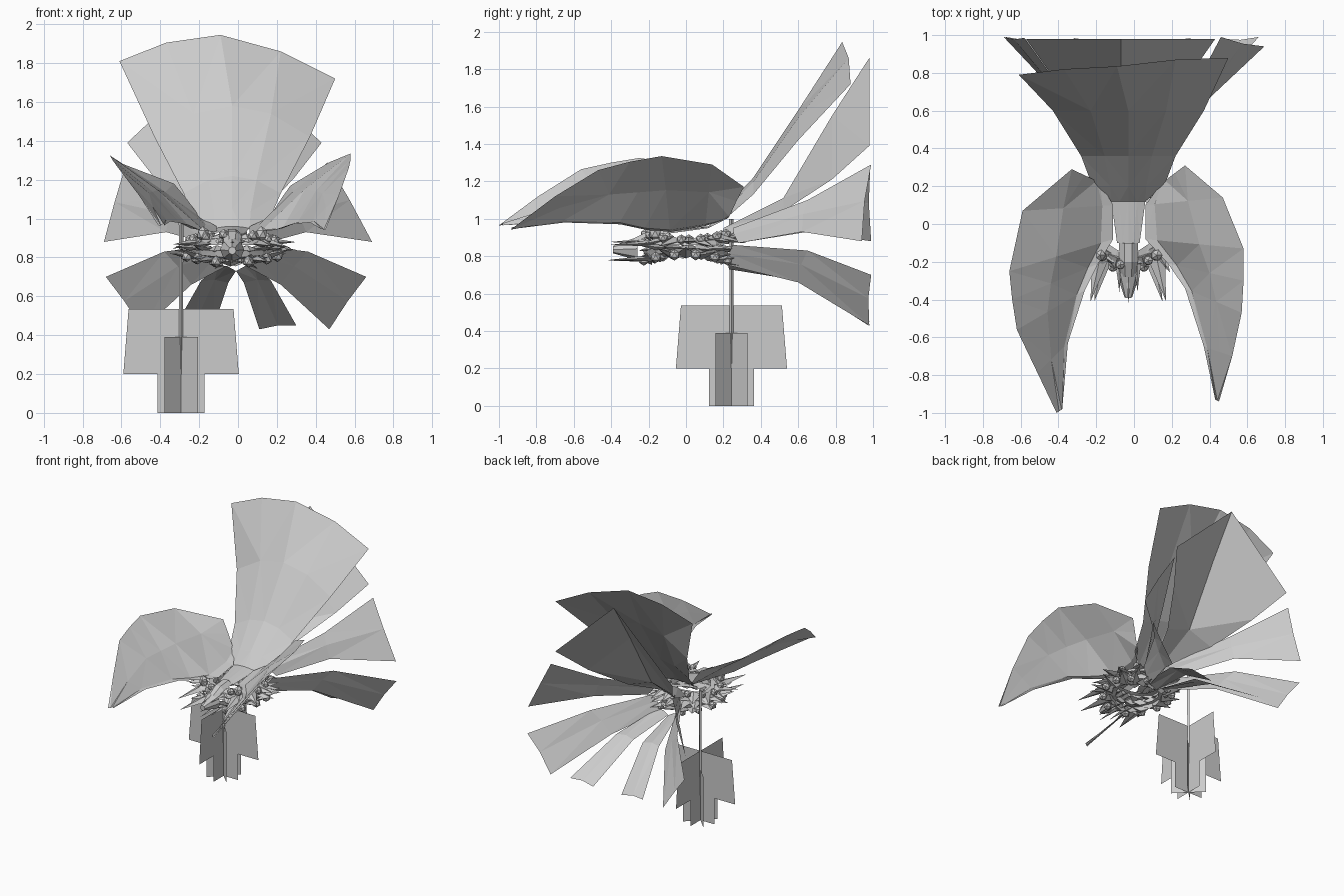
import bpy, bmesh, math, random
from mathutils import Vector, Matrix

if "Cube" in bpy.data.objects:
    bpy.data.objects.remove(bpy.data.objects["Cube"])
random.seed(4)

GREY = (0.6, 0.6, 0.6, 1)
grey = bpy.data.materials.new("grey")
grey.use_nodes = True
grey.diffuse_color = GREY
grey.node_tree.nodes["Principled BSDF"].inputs["Base Color"].default_value = GREY
MID = -0.03


def finish(name, bm):
    mesh = bpy.data.meshes.new(name)
    bm.to_mesh(mesh)
    bm.free()
    mesh.materials.append(grey)
    ob = bpy.data.objects.new(name, mesh)
    bpy.context.collection.objects.link(ob)


def loft(name, rows):
    """Faceted sheet through rows of points."""
    bm = bmesh.new()
    grid = [[bm.verts.new(p) for p in row] for row in rows]
    for a, b in zip(grid, grid[1:]):
        for i in range(len(a) - 1):
            bm.faces.new((a[i], a[i + 1], b[i + 1], b[i]))
    bmesh.ops.triangulate(bm, faces=bm.faces)
    finish(name, bm)


# Tall upright plume: (y, z, half width, sag of the edges)
rows = []
for y, z, w, sag in [(-0.1, 0.93, 0.06, 0.01), (0.12, 0.96, 0.09, 0.01),
                     (0.2, 1.05, 0.19, 0.06), (0.36, 1.22, 0.25, 0.09),
                     (0.6, 1.58, 0.4, 0.16)]:
    rows.append([(MID + w * t, y, z - sag * t * t) for t in (-1, -0.5, 0, 0.5, 1)])
rows.append([(-0.61, 0.79, 1.81), (-0.37, 0.82, 1.905), (-0.09, 0.835, 1.945),
             (0.22, 0.87, 1.86), (0.5, 0.88, 1.72)])
loft("tall_plume", rows)

# Peaked plume behind it: (y, ridge height, edge height, half width)
rows = []
for y, top, edge, w in [(0.2, 0.95, 0.9, 0.08), (0.52, 1.11, 1.04, 0.2),
                        (0.78, 1.55, 1.21, 0.36), (0.98, 1.86, 1.39, 0.5)]:
    rows.append([(-0.07 - w, y, edge), (-0.07, y, top), (-0.07 + w, y, edge)])
loft("peaked_plume", rows)


# Fanned tail feathers, each given by its upper and lower edge
def feather(name, upper, lower):
    rows = []
    for a, b in zip(upper, lower):
        a, b = Vector(a), Vector(b)
        rows.append([a, (a + b) / 2 + Vector((0, -0.01, 0.01)), b])
    loft(name, rows)


def mirrored(points):
    return [(-0.02 - x, y, z) for x, y, z in points]


feather("left_side_feather",
        [(0.06, 0.25, 0.95), (0.28, 0.65, 1.1), (0.46, 0.99, 1.29)],
        [(0.13, 0.28, 0.87), (0.35, 0.62, 0.93), (0.69, 0.94, 0.88)])
feather("right_side_feather",
        [(-0.1, 0.25, 0.95), (-0.34, 0.65, 1.1), (-0.58, 0.985, 1.27)],
        [(-0.15, 0.28, 0.87), (-0.37, 0.65, 0.93), (-0.69, 0.99, 0.88)])
fan = {
    "lower_feather": ([(0.12, 0.25, 0.86), (0.36, 0.65, 0.83), (0.66, 0.99, 0.7)],
                      [(0.05, 0.23, 0.75), (0.22, 0.6, 0.66), (0.47, 0.98, 0.43)]),
    "bottom_feather": ([(0.08, 0.24, 0.76), (0.17, 0.6, 0.68), (0.3, 0.985, 0.45)],
                       [(-0.01, 0.23, 0.73), (0.03, 0.6, 0.67), (0.11, 0.975, 0.43)]),
}
for name, (upper, lower) in fan.items():
    feather("left_" + name, upper, lower)
    feather("right_" + name, mirrored(upper), mirrored(lower))

# Swept wings: each station has an inner edge and an outer edge
wings = {
    "left_wing": [
        ((0.15, 0.22, 1.0), (0.27, 0.31, 1.17)), ((0.06, 0.1, 0.96), (0.47, 0.14, 1.29)),
        ((0.06, -0.08, 0.93), (0.58, -0.13, 1.335)), ((0.18, -0.21, 0.94), (0.58, -0.3, 1.305)),
        ((0.27, -0.34, 0.97), (0.57, -0.47, 1.26)), ((0.37, -0.65, 0.98), (0.52, -0.7, 1.12)),
        ((0.43, -0.93, 0.945), (0.45, -0.94, 0.94))],
    "right_wing": [
        ((-0.18, 0.22, 1.0), (-0.33, 0.29, 1.18)), ((-0.11, 0.1, 0.96), (-0.59, 0.07, 1.28)),
        ((-0.11, -0.08, 0.93), (-0.66, -0.25, 1.325)), ((-0.19, -0.21, 0.94), (-0.645, -0.4, 1.3)),
        ((-0.26, -0.35, 0.97), (-0.62, -0.56, 1.265)), ((-0.35, -0.63, 0.985), (-0.51, -0.79, 1.12)),
        ((-0.38, -0.98, 0.965), (-0.41, -1.0, 0.965))],
}
for name, stations in wings.items():
    rows = []
    for inner, outer in stations:
        a, b = Vector(inner), Vector(outer)
        lip = a.lerp(b, 0.12)
        lip.z = a.z + 0.01
        rows.append([a, lip, a.lerp(b, 0.55), b])
    loft(name, rows)

# Hanging tassel: crossed vanes on a thin rod
PEND = Vector((-0.293, 0.243, 0))
big_vane = [(0.121, 0), (0.121, 0.2), (0.297, 0.2), (0.27, 0.535)]
small_vane = [(0.122, 0), (0.122, 0.39)]


def vane(name, profile, angle):
    bm = bmesh.new()
    outline = profile + [(-r, z) for r, z in reversed(profile)]
    d = Vector((math.cos(angle), math.sin(angle), 0))
    bm.faces.new([bm.verts.new(PEND + d * r + Vector((0, 0, z))) for r, z in outline])
    finish(name, bm)


for i in range(4):
    vane("tassel_vane", small_vane if i % 2 else big_vane, i * math.pi / 4)


def cone(bm, r1, r2, start, end, flat=1.0, sides=4):
    start, end = Vector(start), Vector(end)
    axis = end - start
    m = (Matrix.Translation((start + end) / 2) @ axis.to_track_quat("Z", "Y").to_matrix().to_4x4()
         @ Matrix.Diagonal((1, flat, 1, 1)))
    bmesh.ops.create_cone(bm, cap_ends=True, segments=sides, radius1=r1, radius2=r2,
                          depth=axis.length, matrix=m)


bm = bmesh.new()
cone(bm, 0.012, 0.01, (-0.293, 0.243, 1.0), (-0.293, 0.243, 0.39))
cone(bm, 0.01, 0.0, (-0.293, 0.243, 0.39), (-0.293, 0.243, 0.15))
finish("tassel_rod", bm)


# Circlet: an open oval band, low at the sides, with leaves and beads
def oval(t, grow, lift):
    s, c = math.sin(t), math.cos(t)
    return Vector((MID + (0.2 + grow) * s, -(0.2 + grow) * c, 0.85 + lift * (1 - 0.45 * s * s)))


N = 16
angles = [math.tau * i / N for i in range(N + 1)]
for level, lift in (("upper", 0.05), ("lower", -0.05)):
    loft(level + "_band", [[oval(t, -0.05, lift * 1.3), oval(t, 0.02, lift),
                            oval(t, 0.03, lift * 0.3)] for t in angles])

# Broad leaves sweep to the front, the back and out to the sides
bm = bmesh.new()
for t in angles[:-1]:
    for lift in (-0.075, -0.01, 0.055):
        start = oval(t + random.uniform(-0.1, 0.1), -0.02, lift)
        way = Vector((0.6 * math.sin(t), -math.cos(t), 0)).normalized()
        reach = 0.07 if math.cos(t) > 0.8 else random.uniform(0.12, 0.17)
        end = start + way * reach
        end.z += random.uniform(-0.02, 0.02) - lift * 0.3
        cone(bm, 0.055, 0.0, start, end, flat=0.4)
finish("circlet_leaves", bm)

# Long points beside the crest
bm = bmesh.new()
for s in (-1, 1):
    for x, tip, z in [(0.13, 0.18, 0.79), (0.15, 0.2, 0.87)]:
        cone(bm, 0.045, 0, (MID + s * x, -0.18, z), (MID + s * tip, -0.41, z - 0.01), flat=0.4)
finish("front_points", bm)

# Front crest: a sloped bridge over a faceted stone and narrow blades
loft("crest_bridge", [[(MID + w * t, y, z - 0.03 * t * t) for t in (-1, -0.4, 0.4, 1)]
                      for y, z, w in [(-0.1, 0.95, 0.05), (-0.2, 0.94, 0.05), (-0.28, 0.9, 0.04)]])
bm = bmesh.new()
cone(bm, 0.062, 0.02, (MID, -0.26, 0.84), (MID, -0.39, 0.835), sides=8)
finish("crest_stone", bm)
bm = bmesh.new()
for k in (-2, 0, 2):
    for z in (0.775, 0.875):
        cone(bm, 0.025, 0, (MID + k * 0.025, -0.15, z + 0.01),
             (MID + k * 0.024, -0.42 + 0.03 * abs(k), z), flat=0.6)
finish("front_crest", bm)

bm = bmesh.new()


def bead(p, r, stretch=1.0):
    m = Matrix.Translation(p) @ Matrix.Diagonal((1, 1, stretch, 1))
    bmesh.ops.create_icosphere(bm, subdivisions=1, radius=r, matrix=m)


for s in (-1, 1):
    bead((MID + s * 0.15, -0.165, 0.92), 0.034, 1.2)
    for k in range(6):
        t = s * (0.35 + 0.48 * k)
        bead(oval(t, 0.04, -0.075), 0.03)
        bead(oval(t + 0.15, 0.02, 0.07), 0.028)
finish("circlet_beads", bm)
